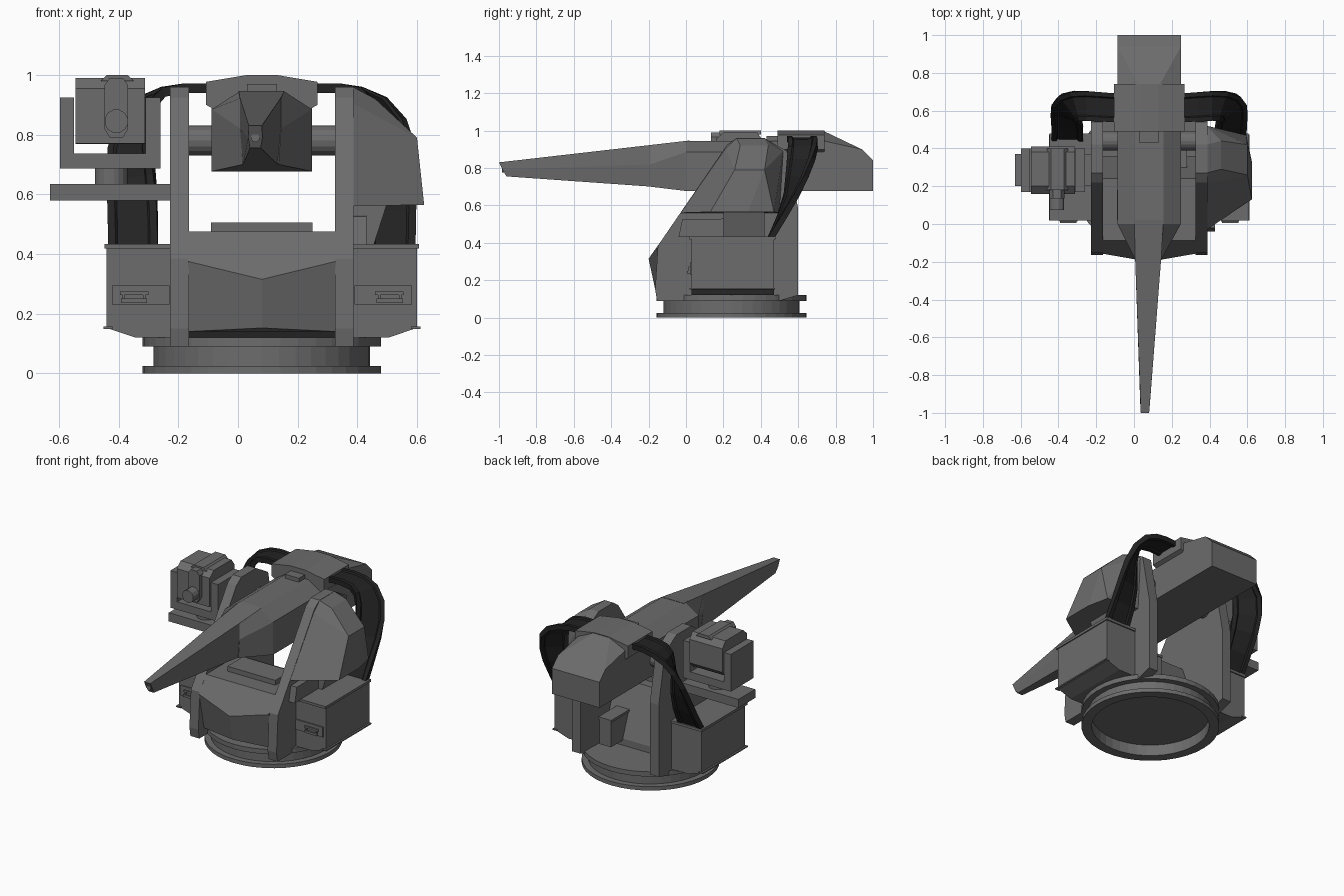
import bpy, bmesh, math
from mathutils import Vector

CX, CY = 0.08, 0.243          # centre line of the mount and of its ring


def material(name, v):
    m = bpy.data.materials.new(name)
    m.diffuse_color = (v, v, v, 1)
    return m


GREY = material("gunmetal grey", 0.15)
BLACK = material("rubber black", 0.016)


def finish(name, bm, mat=GREY):
    bmesh.ops.recalc_face_normals(bm, faces=bm.faces)
    me = bpy.data.meshes.new(name)
    bm.to_mesh(me)
    bm.free()
    me.materials.append(mat)
    ob = bpy.data.objects.new(name, me)
    bpy.context.collection.objects.link(ob)
    return ob


def loft(name, sections, mat=GREY, closed=False):
    """Skin a list of equal-length point loops; cap the ends unless closed."""
    bm = bmesh.new()
    rings = [[bm.verts.new(p) for p in s] for s in sections]
    n = len(rings[0])
    pairs = list(zip(rings, rings[1:])) + ([(rings[-1], rings[0])] if closed else [])
    for a, b in pairs:
        for i in range(n):
            j = (i + 1) % n
            bm.faces.new((a[i], a[j], b[j], b[i]))
    if not closed:
        bm.faces.new(rings[0])
        bm.faces.new(rings[-1])
    return finish(name, bm, mat)


def hull(name, pts, mat=GREY):
    bm = bmesh.new()
    for p in pts:
        bm.verts.new(p)
    bmesh.ops.convex_hull(bm, input=bm.verts)
    bmesh.ops.dissolve_limit(bm, angle_limit=0.06, verts=bm.verts, edges=bm.edges)
    return finish(name, bm, mat)


def box(name, x, y, z, mat=GREY):
    return hull(name, [(a, b, c) for a in x for b in y for c in z], mat)


def side_prism(name, yz, x0, x1):
    return loft(name, [[(x, y, z) for y, z in yz] for x in (x0, x1)])


def front_prism(name, xz, y0, y1):
    return loft(name, [[(x, y, z) for x, z in xz] for y in (y0, y1)])


def rod(name, a, b, r, n=16, mat=GREY):
    a, b = Vector(a), Vector(b)
    d = (b - a).normalized()
    u = d.orthogonal().normalized()
    v = d.cross(u)
    ang = [2 * math.pi * i / n for i in range(n)]
    return loft(name, [[c + r * (math.cos(t) * u + math.sin(t) * v) for t in ang]
                       for c in (a, b)], mat)


# --- turntable ring: stepped hollow profile spun about the vertical axis
ring = [(0.34, 0), (0.40, 0), (0.40, 0.025), (0.363, 0.025), (0.363, 0.09),
        (0.40, 0.09), (0.40, 0.12), (0.34, 0.12)]
loft("turntable_ring", [[(CX + r * math.cos(t), CY + r * math.sin(t), z) for r, z in ring]
     for t in (2 * math.pi * i / 40 for i in range(40))], closed=True)
rod("turntable_floor", (CX, CY, 0.07), (CX, CY, 0.118), 0.342, 40)

# --- central hull with a prow-shaped front and sloping rear
hull("central_hull",
     [(CX, -0.2, 0.315), (CX, -0.165, 0.152)] +
     [(CX + s * 0.247, y, z) for s in (-1, 1) for y, z in
      ((-0.157, 0.375), (-0.107, 0.14), (-0.087, 0.475), (0.24, 0.475), (0.36, 0.16), (0.36, 0.115))])
box("deck_hatch", (CX - 0.17, CX + 0.17), (0.02, 0.18), (0.47, 0.506))
box("rear_junction_box", (0.195, 0.275), (0.3, 0.48), (0.15, 0.32))
box("rear_junction_lid", (0.19, 0.28), (0.3, 0.485), (0.31, 0.325))

# --- paired parts, mirrored about the centre line
yoke = [(-0.155, 0.09), (-0.165, 0.15), (-0.15, 0.385), (0.22, 0.925), (0.27, 0.96),
        (0.42, 0.96), (0.54, 0.89), (0.6, 0.58), (0.6, 0.12), (0.5, 0.09)]
for side, s in (("left", -1), ("right", 1)):
    def X(*offsets):
        return tuple(CX + s * o for o in offsets)

    side_prism(side + "_yoke", yoke, *X(0.245, 0.308))
    rod(side + "_trunnion", (X(0.16)[0], 0.44, 0.78), (X(0.25)[0], 0.44, 0.78), 0.05)

    # ammunition box with sloping underside, lid, skirt and drawer
    front_prism(side + "_ammo_box",
                [(X(o)[0], z) for o, z in ((0.3, 0.12), (0.425, 0.12), (0.52, 0.152),
                                           (0.52, 0.42), (0.3, 0.42))], 0.03, 0.47)
    box(side + "_ammo_lid", X(0.3, 0.527), (0.018, 0.478), (0.418, 0.434))
    box(side + "_ammo_skirt", X(0.5, 0.531), (0.018, 0.475), (0.149, 0.157))
    box(side + "_drawer", X(0.31, 0.503), (0.022, 0.035), (0.23, 0.294))
    for o in (0.39, 0.46):
        box(side + "_handle_stay", X(o, o + 0.008), (0.012, 0.026), (0.235, 0.262))
    box(side + "_handle_bar", X(0.385, 0.473), (0.006, 0.015), (0.235, 0.25))
    box(side + "_handle_plate", X(0.38, 0.475), (0.014, 0.026), (0.262, 0.274))

    # ammunition chute: ridged ribbon that twists from feed tray to box
    path = [  # outward, y, z, twist (0 = across y, 90 = across x), half width
        (0.16, 0.615, 0.955, 0, 0.075), (0.26, 0.62, 0.956, 0, 0.078),
        (0.33, 0.625, 0.944, 4, 0.078), (0.385, 0.625, 0.91, 20, 0.08),
        (0.422, 0.615, 0.845, 38, 0.084), (0.44, 0.593, 0.755, 54, 0.084),
        (0.438, 0.563, 0.655, 70, 0.083), (0.433, 0.513, 0.54, 82, 0.083),
        (0.432, 0.445, 0.41, 90, 0.083)]
    pts = [Vector((X(o)[0], y, z)) for o, y, z, t, w in path]
    rib = [(-1, 1), (-0.7, 1), (-0.62, 0.5), (0.62, 0.5), (0.7, 1), (1, 1),
           (1, -1), (0.7, -1), (0.62, -0.5), (-0.62, -0.5), (-0.7, -1), (-1, -1)]
    rings = []
    for i, (o, y, z, t, w) in enumerate(path):
        d = (pts[min(i + 1, len(pts) - 1)] - pts[max(i - 1, 0)]).normalized()
        a = math.radians(t)
        across = Vector((s * math.sin(a), math.cos(a), 0))
        if i > 1:
            across = (across - d * across.dot(d) * 0.5).normalized()
        n = across.cross(d).normalized()
        rings.append([pts[i] + across * w * u + n * 0.016 * v for u, v in rib])
    loft(side + "_ammo_chute", rings, BLACK)

# --- armoured bulge outside the right yoke
hull("right_shield",
     [(0.385, y, z) for y, z in ((-0.03, 0.56), (0.21, 0.905), (0.27, 0.96), (0.42, 0.96),
                                 (0.52, 0.89), (0.5, 0.56))] +
     [(0.46, 0.29, 0.92), (0.46, 0.44, 0.92), (0.6, 0.26, 0.79), (0.6, 0.42, 0.79),
      (0.624, 0.13, 0.565), (0.624, 0.33, 0.565), (0.595, 0.47, 0.565)])
hull("right_shield_foot", [(x, y, z) for x in (0.385, 0.43) for y, z in
     ((-0.04, 0.43), (-0.02, 0.525), (0.27, 0.53), (0.29, 0.5), (0.29, 0.43))])
front_prism("right_shield_web", [(0.385, 0.43), (0.455, 0.43), (0.5, 0.57), (0.385, 0.57)],
            0.2, 0.42)


# --- gun: receiver, tapering shroud, feed cover and rear housing
def gun_section(y, top, mid, low, cx=CX, rake=0.0):
    """Six-sided section; each of top, mid, low is (half width, z)."""
    right = [(cx + w, y + rake * i, z) for i, (w, z) in enumerate((top, mid, low))]
    return right + [(2 * cx - x, yy, z) for x, yy, z in reversed(right)]


loft("gun_receiver", [
    gun_section(0.76, (0.075, 0.945), (0.168, 0.885), (0.168, 0.677)),
    gun_section(0.0, (0.075, 0.945), (0.168, 0.885), (0.168, 0.677)),
    gun_section(-0.19, (0.068, 0.922), (0.068, 0.82), (0.06, 0.7), 0.076)])
loft("barrel_shroud", [
    gun_section(0.02, (0.076, 0.947), (0.076, 0.82), (0.06, 0.69), 0.078),
    gun_section(-0.18, (0.069, 0.924), (0.069, 0.82), (0.058, 0.7), 0.075),
    gun_section(-1.0, (0.022, 0.83), (0.024, 0.79), (0.018, 0.755), 0.058, 0.02)])
rod("muzzle", (0.058, -0.985, 0.79), (0.058, -0.9, 0.79), 0.015, 12)
front_prism("feed_cover", [(CX + a, z) for a, z in
            ((-0.16, 0.885), (-0.187, 0.9), (-0.187, 0.977), (-0.05, 1.0), (0.05, 1.0),
             (0.187, 0.977), (0.187, 0.9), (0.16, 0.885))], 0.49, 0.74)
hull("rear_housing", [(CX + s * w, y, z) for s in (-1, 1) for w, y, z in
     ((0.168, 0.73, 0.677), (0.168, 1.0, 0.677), (0.168, 1.0, 0.84), (0.168, 0.94, 0.9),
      (0.168, 0.735, 0.945), (0.055, 0.735, 0.998))])
box("receiver_latch", (0.03, 0.13), (0.43, 0.495), (0.94, 0.97))

# --- sensor unit on the left bracket
box("sensor_platform", (-0.63, -0.22), (0.2, 0.37), (0.58, 0.635))
rod("sensor_pedestal", (-0.425, 0.285, 0.63), (-0.425, 0.285, 0.69), 0.055, 20)
box("sensor_cradle_base", (-0.597, -0.26), (0.17, 0.4), (0.687, 0.737))
box("sensor_cradle_outer_arm", (-0.597, -0.55), (0.17, 0.4), (0.7, 0.925))
box("sensor_cradle_inner_arm", (-0.31, -0.26), (0.17, 0.4), (0.7, 0.925))
hull("sensor_head", [(x, y, z) for x in (-0.545, -0.312) for y, z in
     ((0.16, 0.77), (0.16, 0.955), (0.2, 0.99), (0.38, 0.99), (0.41, 0.95), (0.41, 0.8),
      (0.38, 0.768))])
front_prism("sensor_window_housing", [(-0.408 + a, z) for a, z in
            ((-0.022, 0.79), (-0.04, 0.82), (-0.04, 0.965), (-0.022, 0.99), (0.022, 0.99),
             (0.04, 0.965), (0.04, 0.82), (0.022, 0.79))], 0.135, 0.2)
rod("sensor_lens_barrel", (-0.408, 0.075, 0.845), (-0.408, 0.17, 0.845), 0.04, 12)
hull("sensor_top_cap", [(-0.405 + s * w, y, z) for s in (-1, 1) for y in (0.18, 0.4)
     for w, z in ((0.055, 0.98), (0.035, 1.0))])
